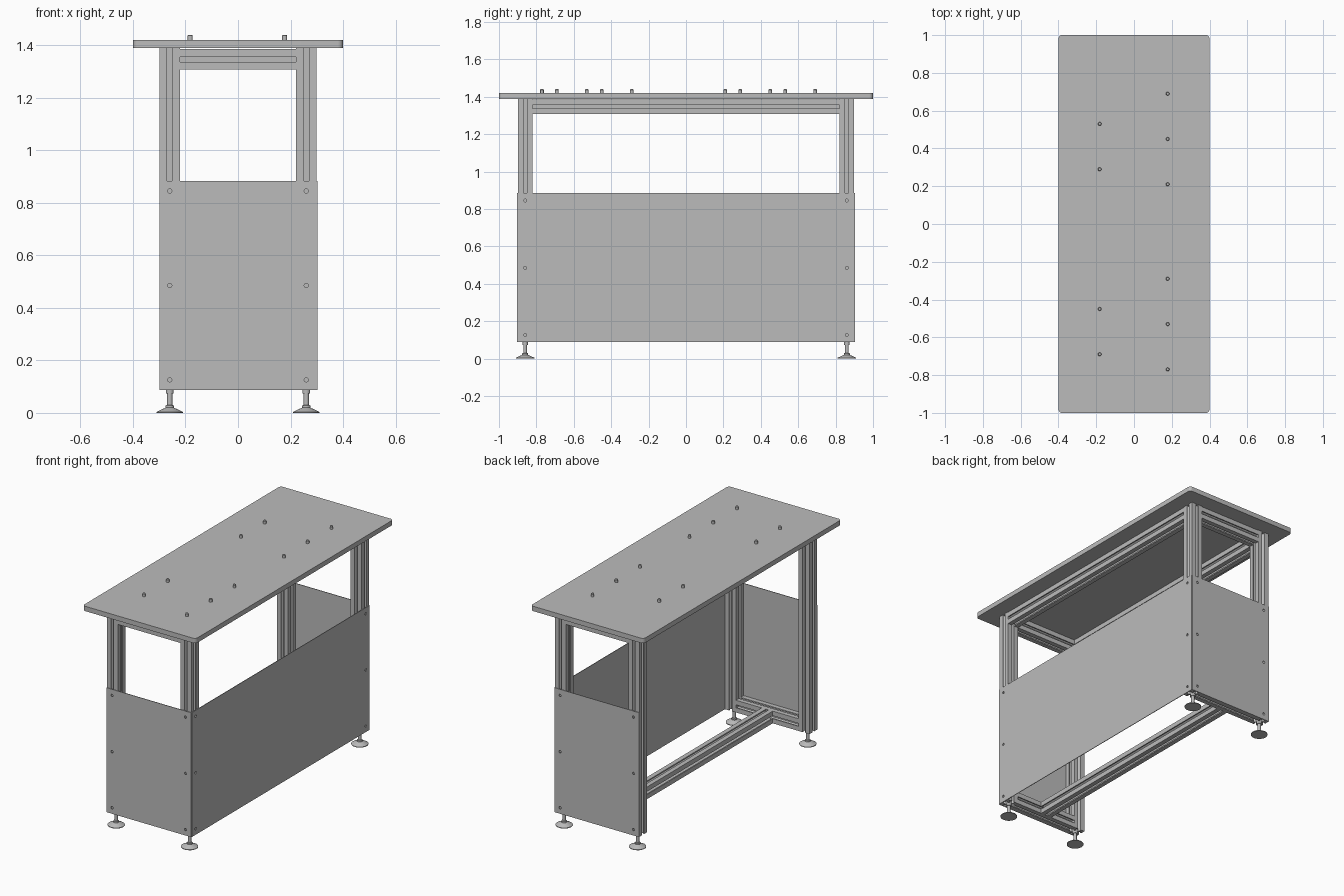
import bpy
import bmesh
from math import pi, sin, cos
from mathutils import Matrix, Vector

cube = bpy.data.objects.get("Cube")
if cube:
    bpy.data.objects.remove(cube, do_unlink=True)

grey = bpy.data.materials.new("plain grey")
grey.use_nodes = True
grey.diffuse_color = (0.5, 0.5, 0.5, 1)
grey.node_tree.nodes["Principled BSDF"].inputs["Base Color"].default_value = (0.5, 0.5, 0.5, 1)

# Main layout sizes
POST_X, POST_Y, HALF = 0.26, 0.86, 0.039
BASE, UNDER, TOP = 0.088, 1.389, 1.42
PANEL_TOP, SHEET = 0.884, 0.004


def finish(name, bm, smooth=False):
    """Turn a bmesh into a named, coloured object."""
    bmesh.ops.recalc_face_normals(bm, faces=bm.faces)
    mesh = bpy.data.meshes.new(name)
    bm.to_mesh(mesh)
    bm.free()
    obj = bpy.data.objects.new(name, mesh)
    bpy.context.collection.objects.link(obj)
    mesh.materials.append(grey)
    if smooth:
        bpy.ops.object.select_all(action='DESELECT')
        obj.select_set(True)
        bpy.context.view_layer.objects.active = obj
        bpy.ops.object.shade_smooth_by_angle()
    return obj


def box_mesh(low, high):
    bm = bmesh.new()
    bmesh.ops.create_cube(bm, size=1)
    low, high = Vector(low), Vector(high)
    bmesh.ops.scale(bm, vec=high - low, verts=bm.verts)
    bmesh.ops.translate(bm, vec=(low + high) / 2, verts=bm.verts)
    return bm


def slotted_bar(name, start, end):
    """Aluminium bar with a T-shaped slot along each of its four sides."""
    start, end = Vector(start), Vector(end)
    side = [(HALF, -HALF), (HALF, -0.0095), (0.031, -0.0095), (0.031, -0.02),
            (0.015, -0.01), (0.015, 0.01), (0.031, 0.02), (0.031, 0.0095),
            (HALF, 0.0095)]
    bm = bmesh.new()
    ring = []
    for quarter in range(4):
        turn = Matrix.Rotation(quarter * pi / 2, 3, 'Z')
        ring += [bm.verts.new(turn @ Vector((x, y, 0))) for x, y in side]
    face = bm.faces.new(ring)
    out = bmesh.ops.extrude_face_region(bm, geom=[face])
    moved = [v for v in out["geom"] if isinstance(v, bmesh.types.BMVert)]
    bmesh.ops.translate(bm, vec=(0, 0, (end - start).length), verts=moved)
    aim = Vector((0, 0, 1)).rotation_difference(end - start).to_matrix().to_4x4()
    bm.transform(Matrix.Translation(start) @ aim)
    return finish(name, bm)


def lathe(name, profile, place, steps=24):
    """Spin a radius and height profile around a vertical axis."""
    bm = bmesh.new()
    rings = [[bm.verts.new((r * cos(2 * pi * i / steps), r * sin(2 * pi * i / steps), z))
              for i in range(steps)] for r, z in profile]
    for a, b in zip(rings, rings[1:]):
        for i in range(steps):
            j = (i + 1) % steps
            bm.faces.new((a[i], a[j], b[j], b[i]))
    bm.faces.new(rings[0])
    bm.faces.new(rings[-1])
    bmesh.ops.translate(bm, vec=place, verts=bm.verts)
    return finish(name, bm, smooth=True)


def drilled_panel(name, low, high, holes, axis):
    """Thin sheet with round screw holes through it."""
    panel = finish(name, box_mesh(low, high))
    bm = bmesh.new()
    turn = Matrix.Rotation(pi / 2, 4, axis)
    for hole in holes:
        bmesh.ops.create_cone(bm, cap_ends=True, segments=16, radius1=0.008, radius2=0.008,
                              depth=0.03, matrix=Matrix.Translation(hole) @ turn)
    cutter = finish(name + "_cutter", bm)
    cutter.hide_render = True
    mod = panel.modifiers.new("holes", 'BOOLEAN')
    mod.object = cutter
    mod.solver = 'EXACT'
    bpy.context.view_layer.objects.active = panel
    panel.select_set(True)
    bpy.ops.object.modifier_apply(modifier=mod.name)
    bpy.data.objects.remove(cutter, do_unlink=True)


# Tabletop with rounded corners
bm = box_mesh((-0.4, -1, UNDER), (0.4, 1, TOP))
corners = [e for e in bm.edges if abs(e.verts[0].co.z - e.verts[1].co.z) > 0.01]
bmesh.ops.bevel(bm, geom=corners, offset=0.02, segments=6, profile=0.5, affect='EDGES')
finish("tabletop", bm, smooth=True)

# Locating pins on the tabletop
pin = [(0.0095, 0), (0.0095, 0.017), (0.007, 0.02)]
pin_rows = {-0.182: (0.53, 0.29, -0.45, -0.69),
            0.178: (0.69, 0.45, 0.21, -0.29, -0.53, -0.77)}
for x, row in pin_rows.items():
    for y in row:
        lathe("locating_pin", pin, (x, y, TOP), 16)

# Corner posts and levelling feet
foot = [(0.05, 0), (0.05, 0.004), (0.02, 0.018), (0.016, 0.02), (0.016, 0.028),
        (0.01, 0.03), (0.01, 0.073), (0.015, 0.073), (0.015, BASE)]
for sx, x_name in ((-1, "right"), (1, "left")):
    for sy, y_name in ((-1, "front"), (1, "back")):
        x, y = sx * POST_X, sy * POST_Y
        slotted_bar(f"{y_name}_{x_name}_post", (x, y, BASE), (x, y, UNDER))
        lathe(f"{y_name}_{x_name}_foot", foot, (x, y, 0))

# Rails between the posts
rail_top, rail_low = UNDER - 0.042, BASE + HALF
inner_x, inner_y = POST_X - HALF, POST_Y - HALF
for sy, y_name in ((-1, "front"), (1, "back")):
    for z, z_name in ((rail_top, "top"), (rail_low, "bottom")):
        slotted_bar(f"{y_name}_{z_name}_rail", (-inner_x, sy * POST_Y, z), (inner_x, sy * POST_Y, z))
for x, x_name in ((-POST_X, "right"), (POST_X, "left")):
    slotted_bar(f"{x_name}_top_rail", (x, -inner_y, rail_top), (x, inner_y, rail_top))
slotted_bar("centre_bottom_rail", (0, -inner_y, rail_low), (0, inner_y, rail_low))

# Cover panels on both ends and on the left side
edge_x, edge_y = POST_X + HALF, POST_Y + HALF
hole_heights = (0.126, 0.485, 0.845)
for sy, y_name in ((-1, "front"), (1, "back")):
    faces_y = sorted((sy * edge_y, sy * (edge_y + SHEET)))
    holes = [Vector((x, sy * edge_y, z)) for x in (-POST_X, POST_X) for z in hole_heights]
    drilled_panel(f"{y_name}_panel", (-edge_x, faces_y[0], BASE),
                  (edge_x, faces_y[1], PANEL_TOP), holes, 'X')
holes = [Vector((edge_x, y, z)) for y in (-POST_Y, POST_Y) for z in hole_heights]
drilled_panel("left_side_panel", (edge_x, -edge_y, BASE),
              (edge_x + SHEET, edge_y, PANEL_TOP), holes, 'Y')
